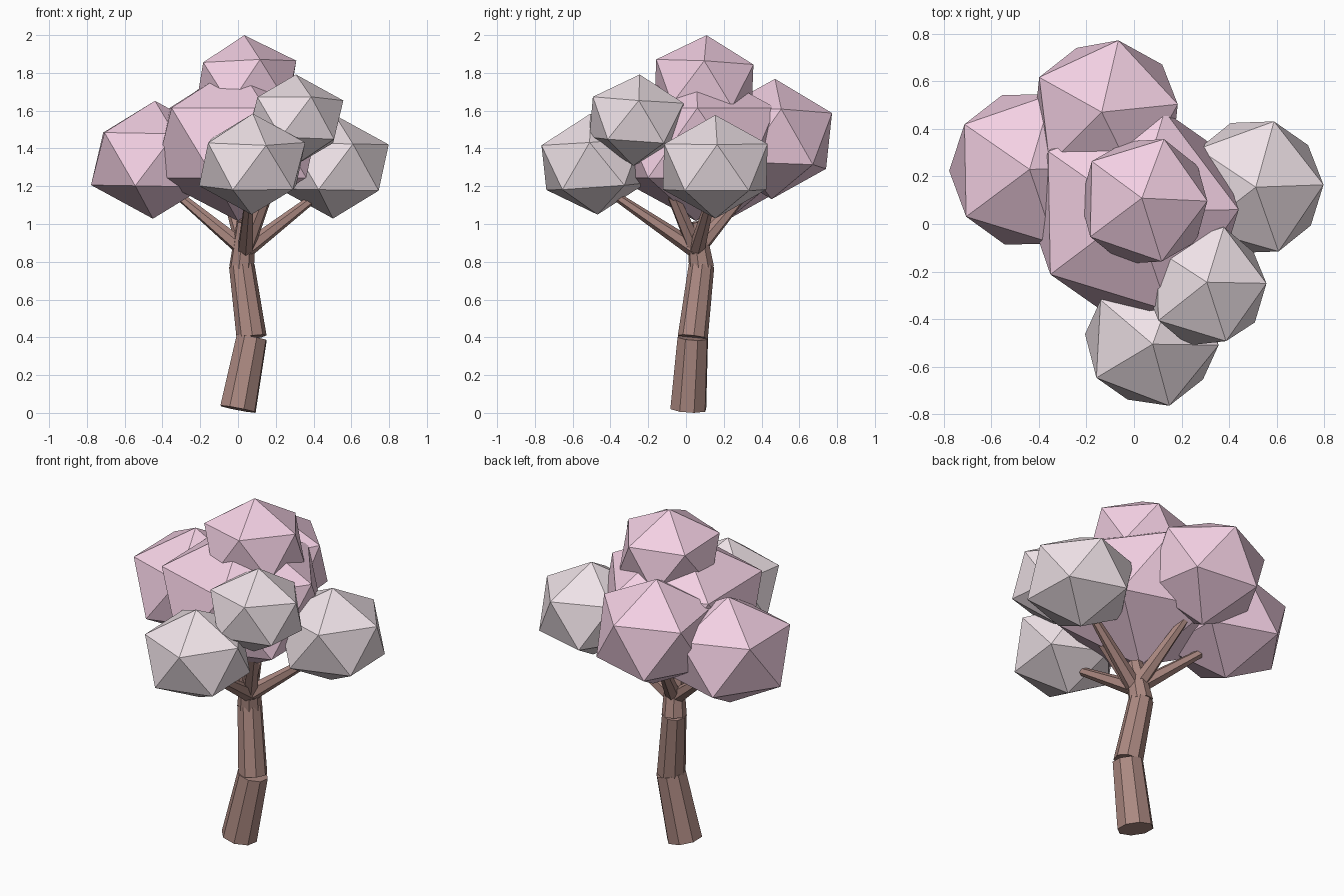
import bpy
from math import radians
from mathutils import Vector

if "Cube" in bpy.data.objects:
    bpy.data.objects.remove(bpy.data.objects["Cube"])


def material(name, color):
    m = bpy.data.materials.new(name)
    m.diffuse_color = (*color, 1)
    m.use_nodes = True
    m.node_tree.nodes["Principled BSDF"].inputs["Base Color"].default_value = m.diffuse_color
    return m


BARK = material("bark", (0.41, 0.25, 0.22))
PINK = material("pink_blossom", (0.90, 0.63, 0.77))
PALE = material("pale_blossom", (0.86, 0.76, 0.80))


def limb(name, a, b, r1, r2, sides):
    """Tapered straight piece from a to b."""
    a, b = Vector(a), Vector(b)
    d = b - a
    bpy.ops.mesh.primitive_cone_add(vertices=sides, radius1=r1, radius2=r2,
                                    depth=d.length, location=(a + b) / 2)
    o = bpy.context.object
    o.name = name
    o.rotation_euler = d.to_track_quat('Z', 'Y').to_euler()
    o.data.materials.append(BARK)


def clump(name, center, r, rz, mat, rot=(0, 0, 0)):
    """Slightly flattened icosahedron of foliage."""
    bpy.ops.mesh.primitive_ico_sphere_add(subdivisions=1, radius=1, location=center,
                                          rotation=[radians(v) for v in rot])
    o = bpy.context.object
    o.name = name
    o.scale = (r, r, rz)
    o.data.materials.append(mat)


# Trunk: three separate bent pieces
limb("trunk_lower", (0.0, 0.012, 0.02), (0.073, 0.036, 0.40), 0.100, 0.085, 8)
limb("trunk_middle", (0.072, 0.036, 0.40), (0.020, 0.082, 0.78), 0.080, 0.068, 8)
limb("trunk_upper", (0.020, 0.082, 0.77), (0.040, 0.050, 1.01), 0.068, 0.048, 8)

# Branches reaching to the outer clumps
fork = (0.038, 0.055, 0.86)
for name, end in (("left", (-0.30, 0.20, 1.14)),
                  ("back", (-0.07, 0.34, 1.20)),
                  ("right", (0.39, 0.13, 1.13)),
                  ("front", (0.06, -0.36, 1.14)),
                  ("front_right", (0.23, -0.16, 1.36))):
    limb("branch_" + name, fork, end, 0.045, 0.024, 6)

# Foliage
clump("foliage_top", (0.042, 0.095, 1.738), 0.303, 0.262, PINK, (-3, -2, -1))
clump("foliage_centre", (0.0, 0.053, 1.43), 0.493, 0.414, PINK, (0, 0, 1))
clump("foliage_back", (-0.118, 0.462, 1.45), 0.350, 0.319, PINK, (-2, -3, 7))
clump("foliage_left", (-0.445, 0.23, 1.34), 0.37, 0.312, PINK, (0, 1, 1))
clump("foliage_front_right", (0.303, -0.262, 1.55), 0.283, 0.242, PALE, (-4, 1, 1))
clump("foliage_front", (0.075, -0.487, 1.317), 0.313, 0.268, PALE, (4, 1, -3))
clump("foliage_right", (0.508, 0.155, 1.303), 0.322, 0.274, PALE, (0, 1, 2))
